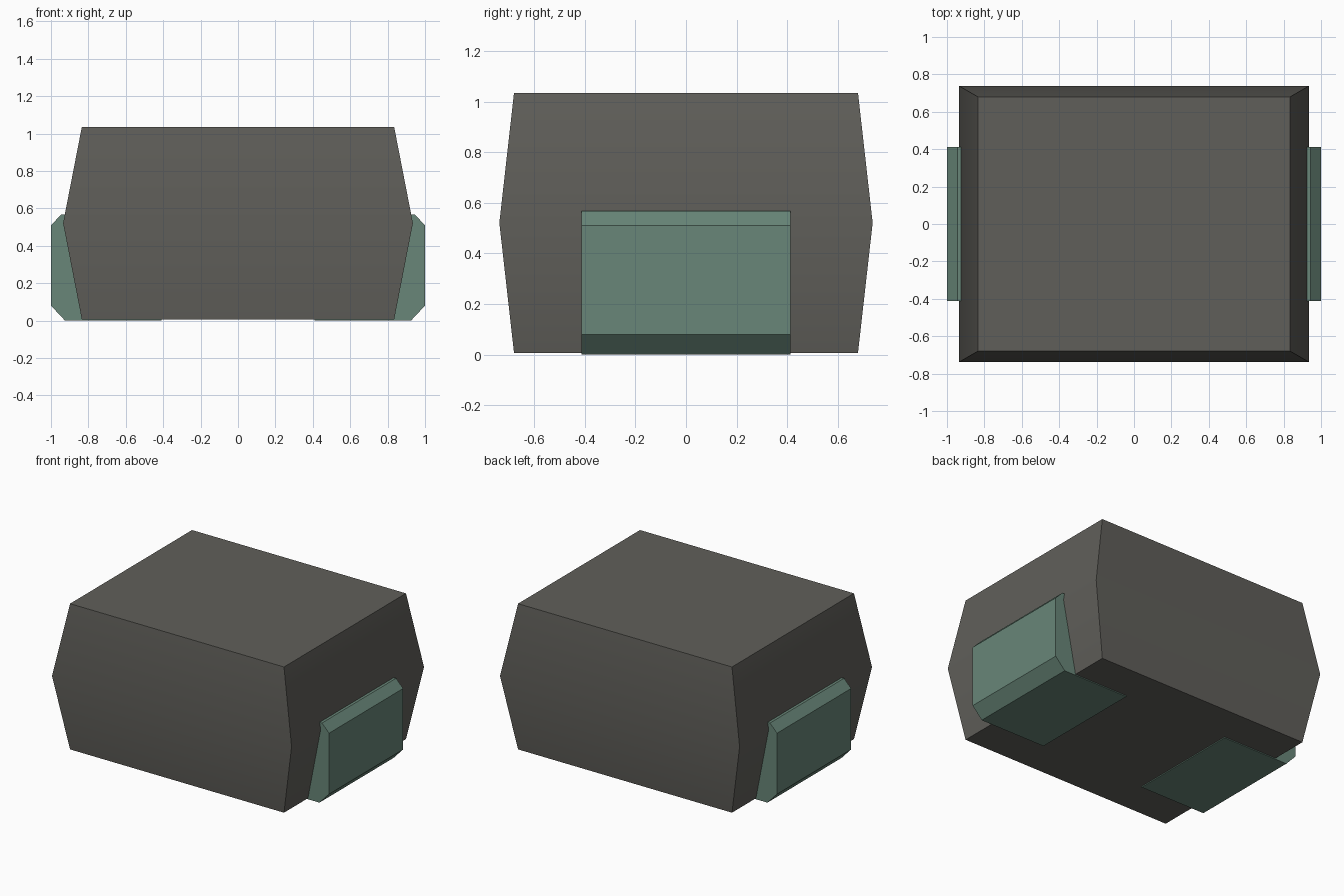
import bpy
import bmesh

old = bpy.data.objects.get("Cube")
if old:
    bpy.data.objects.remove(old, do_unlink=True)


def make_material(name, rgb):
    mat = bpy.data.materials.new(name)
    mat.use_nodes = True
    color = (*rgb, 1.0)
    mat.diffuse_color = color
    mat.node_tree.nodes["Principled BSDF"].inputs["Base Color"].default_value = color
    return mat


def loft(name, rings, mat):
    """Bridge matching rings of points into a closed solid."""
    bm = bmesh.new()
    loops = [[bm.verts.new(p) for p in ring] for ring in rings]
    n = len(loops[0])
    for a, b in zip(loops, loops[1:]):
        for i in range(n):
            j = (i + 1) % n
            bm.faces.new((a[i], a[j], b[j], b[i]))
    bm.faces.new(loops[0])
    bm.faces.new(loops[-1])
    bmesh.ops.recalc_face_normals(bm, faces=bm.faces)
    mesh = bpy.data.meshes.new(name)
    bm.to_mesh(mesh)
    bm.free()
    mesh.materials.append(mat)
    obj = bpy.data.objects.new(name, mesh)
    bpy.context.collection.objects.link(obj)
    return obj


dark_grey = make_material("dark_grey_plastic", (0.117, 0.114, 0.102))
green_metal = make_material("grey_green_metal", (0.138, 0.238, 0.188))

# Body: a block that is widest at mid height, its sides softly shaded
sections = [(0.007, 0.835, 0.68), (0.521, 0.935, 0.738), (1.035, 0.835, 0.68)]
body = loft("body", [[(-x, -y, z), (x, -y, z), (x, y, z), (-x, y, z)]
                     for z, x, y in sections], dark_grey)
bpy.ops.object.select_all(action='DESELECT')
body.select_set(True)
bpy.context.view_layer.objects.active = body
bpy.ops.object.shade_smooth_by_angle(angle=0.6)

# Leads: an L-shaped chamfered profile, folded under each end of the body
profile = [(0.41, 0.0), (0.925, 0.0), (1.0, 0.08), (1.0, 0.51),
           (0.945, 0.567), (0.80, 0.567), (0.80, 0.15), (0.41, 0.15)]
for side, name in ((1, "left_lead"), (-1, "right_lead")):
    loft(name, [[(side * x, y, z) for x, z in profile]
                for y in (-0.413, 0.413)], green_metal)
